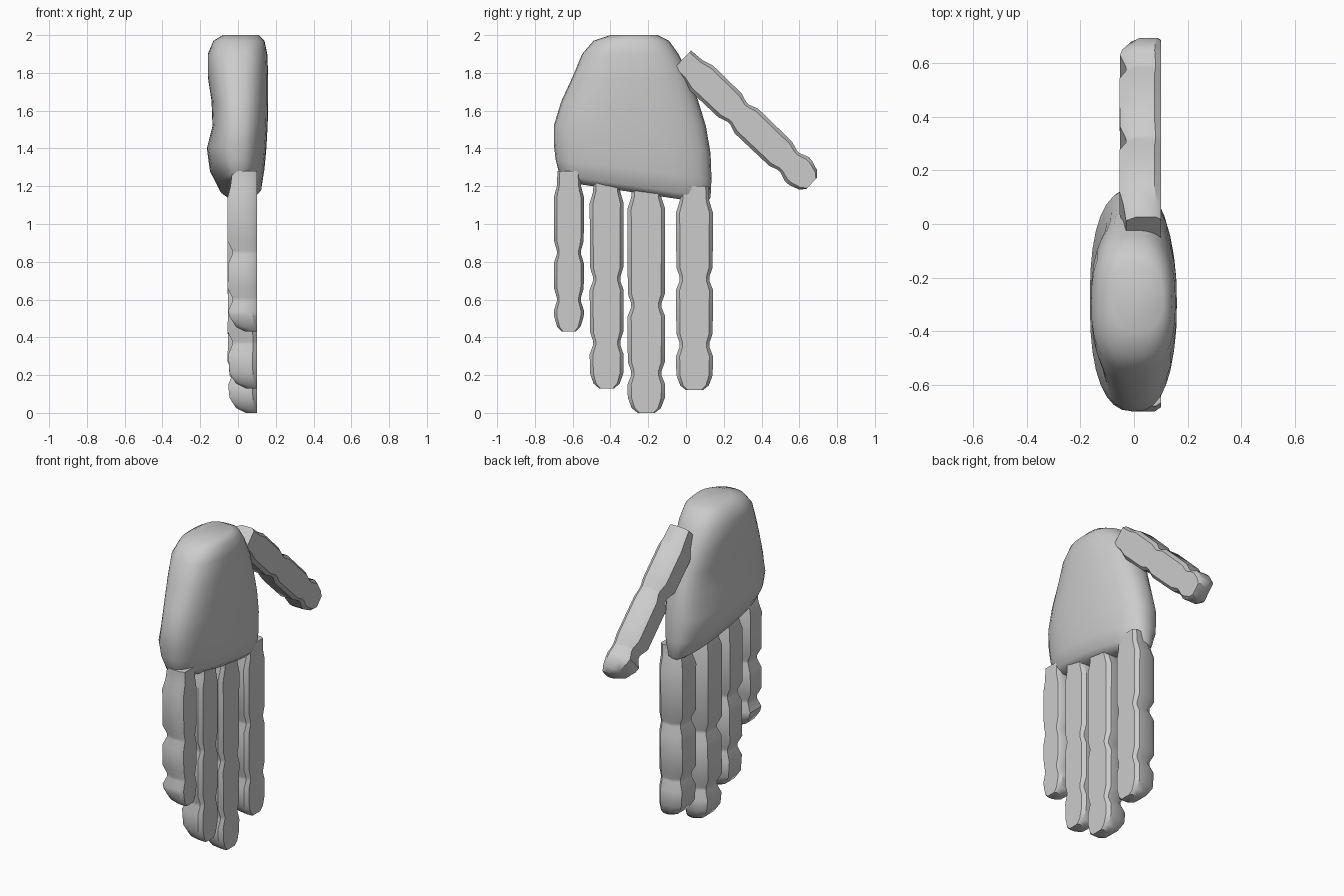
import bpy, bmesh, math

cube = bpy.data.objects.get("Cube")
if cube:
    bpy.data.objects.remove(cube, do_unlink=True)

GREY = (0.6, 0.6, 0.6, 1.0)
skin = bpy.data.materials.new("plain grey")
skin.use_nodes = True
skin.diffuse_color = GREY
skin.node_tree.nodes["Principled BSDF"].inputs["Base Color"].default_value = GREY


def loft(name, rings, angle):
    """Skin a list of equal-length rings and cap both ends."""
    bm = bmesh.new()
    loops = [[bm.verts.new(p) for p in ring] for ring in rings]
    n = len(loops[0])
    for a, b in zip(loops, loops[1:]):
        for i in range(n):
            j = (i + 1) % n
            bm.faces.new((a[i], a[j], b[j], b[i]))
    bm.faces.new(loops[0])
    bm.faces.new(loops[-1])
    bmesh.ops.recalc_face_normals(bm, faces=bm.faces)
    mesh = bpy.data.meshes.new(name)
    bm.to_mesh(mesh)
    bm.free()
    mesh.materials.append(skin)
    obj = bpy.data.objects.new(name, mesh)
    bpy.context.collection.objects.link(obj)
    bpy.ops.object.select_all(action='DESELECT')
    obj.select_set(True)
    bpy.context.view_layer.objects.active = obj
    bpy.ops.object.shade_smooth_by_angle(angle=math.radians(angle))
    return obj


def power(v, e):
    return math.copysign(abs(v) ** e, v)


# Palm: rounded sections stacked upward, the lower ones tilted to the finger line
# height, y min, y max, x min, x max, tilt
SECTIONS = [
    (1.165, -0.63, 0.11, -0.04, 0.09, -0.15),
    (1.20, -0.67, 0.13, -0.10, 0.125, -0.15),
    (1.29, -0.69, 0.135, -0.15, 0.14, -0.12),
    (1.40, -0.70, 0.13, -0.165, 0.15, -0.06),
    (1.52, -0.70, 0.105, -0.135, 0.157, 0),
    (1.65, -0.66, 0.065, -0.14, 0.16, 0),
    (1.78, -0.60, 0.02, -0.16, 0.16, 0),
    (1.90, -0.55, -0.04, -0.16, 0.155, 0),
    (1.97, -0.49, -0.09, -0.13, 0.14, 0),
    (2.00, -0.40, -0.15, -0.08, 0.11, 0),
]
rings = []
for z, y0, y1, x0, x1, tilt in SECTIONS:
    ring = []
    for i in range(32):
        t = math.tau * i / 32
        u, v = power(math.cos(t), 0.8), power(math.sin(t), 0.8)
        dy = u * (y1 - y0) / 2
        x = v * (x1 if v > 0 else -x0)
        ring.append((x, (y0 + y1) / 2 + dy, z + tilt * dy))
    rings.append(ring)
loft("palm", rings, 50)

# Finger section: across the width, and from the flat back (0) to the pad (1)
HALF = [(0.8, 0), (1, 0.15), (1, 0.7), (0.7, 1)]
OUTLINE = HALF + [(-u, v) for u, v in reversed(HALF)]
BACK = 0.1


def digit(name, start, end, width, joints):
    """Jointed finger from start to end (y, z), pinched at each joint distance."""
    dy, dz = end[0] - start[0], end[1] - start[1]
    length = math.hypot(dy, dz)
    dy, dz = dy / length, dz / length
    # distance, width scale, pad x
    stations = [(0, 0.75, -0.03), (0.08, 0.8, -0.04), (0.14, 1, -0.055)]
    for s in joints:
        stations += [(s - 0.06, 0.98, -0.055), (s - 0.01, 0.8, -0.03),
                     (s + 0.01, 0.8, -0.03), (s + 0.06, 1, -0.052)]
    stations += [(length - 0.08, 0.98, -0.045), (length - 0.025, 0.77, -0.01),
                 (length, 0.45, 0.04)]
    rings = []
    for s, scale, pad in stations:
        rings.append([(BACK + v * (pad - BACK),
                       start[0] + dy * s - dz * u * scale * width,
                       start[1] + dz * s + dy * u * scale * width)
                      for u, v in OUTLINE])
    loft(name, rings, 35)


# Fingers and thumb
digit("little_finger", (-0.62, 1.28), (-0.62, 0.43), 0.08, (0.43, 0.68))
digit("ring_finger", (-0.42, 1.25), (-0.42, 0.13), 0.09, (0.54, 0.88))
digit("middle_finger", (-0.21, 1.22), (-0.21, 0.0), 0.1, (0.65, 1.01))
digit("index_finger", (0.045, 1.20), (0.045, 0.12), 0.098, (0.49, 0.84))
digit("thumb", (-0.02, 1.87), (0.665, 1.215), 0.09, (0.41, 0.78))
